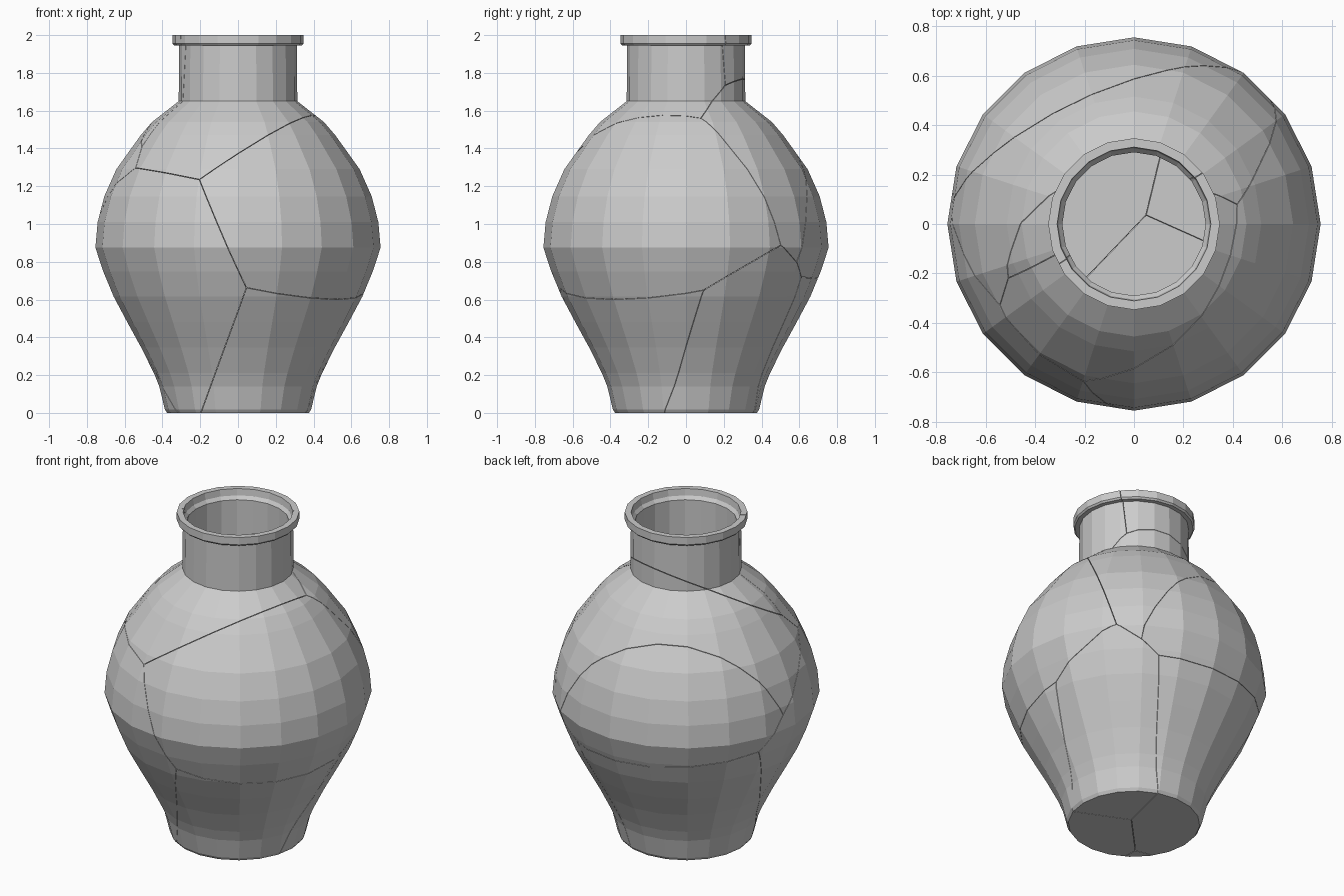
import bpy, bmesh, math
from mathutils import Vector

if "Cube" in bpy.data.objects:
    bpy.data.objects.remove(bpy.data.objects["Cube"])

SIDES = 20
WALL = 0.024
GAP = 0.0012

# Outer profile (radius, height), from foot to neck
body = [(.375, 0), (.387, .018), (.417, .14), (.445, .21), (.512, .345), (.586, .48),
        (.658, .615), (.713, .748), (.755, .875), (.743, 1.01), (.708, 1.146),
        (.644, 1.29), (.515, 1.47), (.455, 1.54), (.314, 1.65)]
lip = [(.312, 1.945), (.338, 1.945), (.347, 1.955), (.347, 2.0), (.311, 2.0), (.306, 1.96), (.290, 1.94)]
inside = [(r - WALL, z) for r, z in reversed(body[2:])] + [(.365, .024)]
profile = body + lip + inside

# Rough centre of each broken piece
sites = {
    "A": (-.45, -.35, .75), "B": (.30, -.25, .25), "C": (.55, -.30, 1.05),
    "D": (0, -.30, 1.6), "E": (.30, .30, .40), "F": (.10, .50, 1.35),
    "G": (-.15, .15, 1.8), "H": (-.45, .50, .95), "K": (-.25, .20, .25)}
sites = {k: Vector(v) for k, v in sites.items()}

# Points on the cracks and the pieces that meet there
cracks = [
    ("ABC", .04, -.68, .67), ("ACD", -.21, -.64, 1.23), ("CDF", .41, .07, 1.56),
    ("BCE", .66, .10, .65), ("CEF", .56, .50, .87), ("DFG", .235, .20, 1.73),
    ("EFH", .42, .60, .80), ("EHK", .33, .62, .715), ("ADF", -.55, -.32, 1.30),
    ("DFG", -.51, -.22, 1.40), ("AFH", -.746, .074, .98), ("AHK", -.675, .244, .78),
    ("BEK", .02, .01, 0), ("ABK", -.18, -.19, 0), ("AB", -.19, -.33, 0),
    ("BE", .36, -.11, 0), ("EK", .13, .355, 0), ("AK", -.30, -.23, 0),
    ("FH", -.244, .50, 1.45), ("FG", 0, .31, 1.76), ("FG", -.45, 0, 1.54),
    ("DG", .25, .20, 2.0), ("DG", -.28, -.14, 1.95), ("BC", .54, -.36, .60)]

# Relax the centres until the crack points lie between their pieces
for _ in range(500):
    for names, *co in cracks:
        p = Vector(co)
        for i, a in enumerate(names):
            for b in names[i + 1:]:
                da, db = p - sites[a], p - sites[b]
                step = .25 * (da.length_squared - db.length_squared) / (da.length_squared + db.length_squared + 1e-6)
                sites[a] += da * step
                sites[b] -= db * step


def make_vase():
    """Closed thick-walled vase, turned from the profile."""
    bm = bmesh.new()
    rings = []
    for r, z in profile:
        rings.append([bm.verts.new((r * math.cos(2 * math.pi * i / SIDES),
                                    r * math.sin(2 * math.pi * i / SIDES), z)) for i in range(SIDES)])
    for lo, hi in zip(rings, rings[1:]):
        for i in range(SIDES):
            j = (i + 1) % SIDES
            bm.faces.new((lo[i], lo[j], hi[j], hi[i]))
    bm.faces.new(list(reversed(rings[0])))   # underside
    bm.faces.new(rings[-1])                  # inner floor
    return bm


def cut(bm, point, normal):
    """Remove everything beyond a plane and cap the broken edge."""
    bmesh.ops.bisect_plane(bm, geom=bm.verts[:] + bm.edges[:] + bm.faces[:], dist=1e-5,
                           plane_co=point, plane_no=normal, clear_outer=True)
    rim = [e for e in bm.edges if e.is_boundary
           and all(abs((v.co - point).dot(normal)) < 1e-4 for v in e.verts)]
    if rim:
        bmesh.ops.triangle_fill(bm, edges=rim, use_beauty=True, normal=normal)


# Broken pieces of the vase, standing together
for n, (name, s) in enumerate(sites.items(), 1):
    bm = make_vase()
    for other, o in sites.items():
        if other != name and bm.faces and (o - s).length > 1e-4:
            normal = (o - s).normalized()
            cut(bm, (s + o) / 2 - normal * GAP, normal)
    if bm.faces:
        bmesh.ops.recalc_face_normals(bm, faces=bm.faces[:])
        mesh = bpy.data.meshes.new(f"vase_shard_{n}")
        bm.to_mesh(mesh)
        bpy.context.collection.objects.link(bpy.data.objects.new(f"vase_shard_{n}", mesh))
    bm.free()
